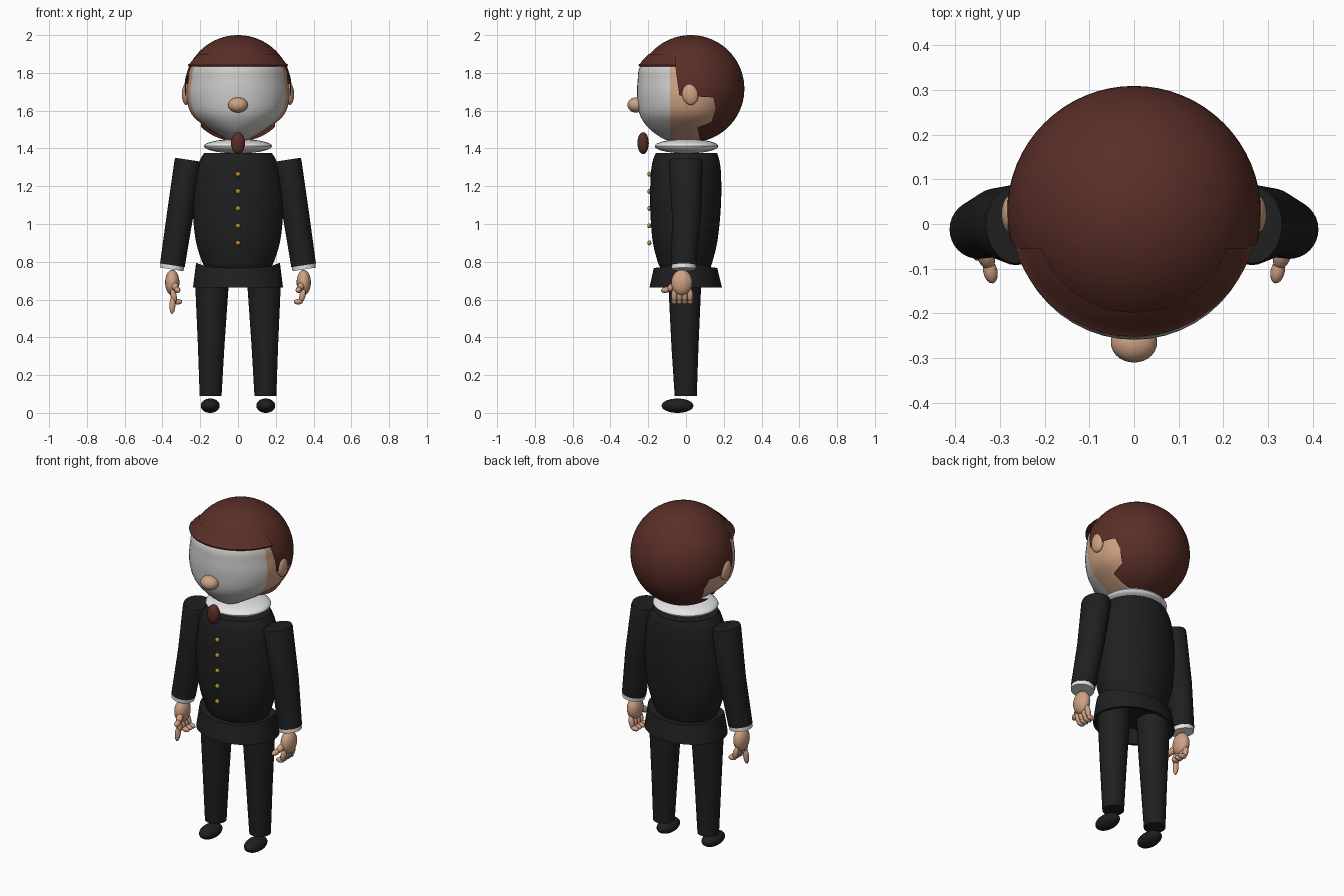
import bpy
import bmesh
from math import sin, cos, pi, radians
from mathutils import Matrix, Vector

if "Cube" in bpy.data.objects:
    bpy.data.objects.remove(bpy.data.objects["Cube"], do_unlink=True)


def material(name, colour):
    m = bpy.data.materials.new(name)
    m.use_nodes = True
    m.diffuse_color = (*colour, 1)
    m.node_tree.nodes["Principled BSDF"].inputs["Base Color"].default_value = (*colour, 1)
    return m


SUIT = material("black cloth", (0.014, 0.014, 0.015))
HAIR = material("brown hair", (0.1, 0.027, 0.02))
SKIN = material("skin", (0.62, 0.36, 0.23))
FACE = material("pale face", (0.62, 0.61, 0.6))
WHITE = material("white linen", (0.8, 0.8, 0.8))
GOLD = material("gold", (0.5, 0.27, 0.04))


def finish(name, bm, *mats):
    bmesh.ops.recalc_face_normals(bm, faces=bm.faces[:])
    mesh = bpy.data.meshes.new(name)
    bm.to_mesh(mesh)
    bm.free()
    for m in mats:
        mesh.materials.append(m)
    ob = bpy.data.objects.new(name, mesh)
    bpy.context.collection.objects.link(ob)
    bpy.ops.object.select_all(action="DESELECT")
    ob.select_set(True)
    bpy.context.view_layer.objects.active = ob
    bpy.ops.object.shade_smooth_by_angle(angle=radians(40))
    return ob


def ball(bm, centre, size, rot=Matrix(), u=28, v=18):
    mat = Matrix.Translation(centre) @ rot @ Matrix.Diagonal((*size, 1))
    bmesh.ops.create_uvsphere(bm, u_segments=u, v_segments=v, radius=1, matrix=mat)


def ellipsoid(name, centre, size, mat, rot=Matrix()):
    bm = bmesh.new()
    ball(bm, centre, size, rot)
    return finish(name, bm, mat)


def spline(rings, steps=5):
    """Catmull-Rom resampling of a list of rings."""
    pts = [rings[0], *rings, rings[-1]]
    out = []
    for a, b, c, d in zip(pts, pts[1:], pts[2:], pts[3:]):
        for s in range(steps):
            t = s / steps
            out.append([0.5 * (2 * q + (r - p) * t + (2 * p - 5 * q + 4 * r - w) * t * t
                               + (3 * q - p - 3 * r + w) * t ** 3)
                        for p, q, r, w in zip(a, b, c, d)])
    return out + [rings[-1]]


def loft(rings, seg=40, caps=True):
    """Rings are (z, x radius, front radius, back radius, x centre, y centre)."""
    bm = bmesh.new()
    loops = []
    for z, rx, front, back, cx, cy in rings:
        loop = []
        for i in range(seg):
            a = 2 * pi * i / seg
            ry = back if sin(a) > 0 else front
            loop.append(bm.verts.new((cx + rx * cos(a), cy + ry * sin(a), z)))
        loops.append(loop)
    for low, high in zip(loops, loops[1:]):
        for i in range(seg):
            j = (i + 1) % seg
            bm.faces.new((low[i], low[j], high[j], high[i]))
    if caps:
        bm.faces.new(loops[0])
        bm.faces.new(loops[-1])
    return bm


def cut(bm, point, normal, clear=False):
    bmesh.ops.bisect_plane(bm, geom=bm.verts[:] + bm.edges[:] + bm.faces[:], plane_co=point,
                           plane_no=normal, clear_outer=clear)


def inside(y, z, poly):
    hit = False
    for (ya, za), (yb, zb) in zip(poly, poly[1:] + poly[:1]):
        if (za > z) != (zb > z) and y < ya + (z - za) * (yb - ya) / (zb - za):
            hit = not hit
    return hit


# Head: pale face in front, skin behind
head = loft(spline([
    (1.435, 0.04, 0.1, 0.06, 0, 0.02), (1.46, 0.085, 0.155, 0.1, 0, 0.02),
    (1.51, 0.165, 0.22, 0.155, 0, 0.02), (1.58, 0.245, 0.265, 0.205, 0, 0.02),
    (1.67, 0.272, 0.278, 0.245, 0, 0.02), (1.76, 0.265, 0.276, 0.25, 0, 0.02),
    (1.84, 0.245, 0.258, 0.235, 0, 0.02), (1.93, 0.15, 0.15, 0.15, 0, 0.02)]), 48)
cut(head, (0, -0.085, 1.6), (0, 1, 0))
for f in head.faces:
    f.material_index = 0 if f.calc_center_median().y < -0.085 else 1
finish("head", head, FACE, SKIN)

# Hair: sphere with an opening for the face and neck
opening = [(-0.6, 1.84), (-0.058, 1.84), (-0.035, 1.68), (0.145, 1.67), (0.158, 1.61),
           (0.135, 1.54), (0.06, 1.51), (0.085, 1.4), (-0.6, 1.4)]
hair = bmesh.new()
ball(hair, (0, 0.025, 1.716), (0.284, 0.284, 0.284), u=64, v=40)
for (ya, za), (yb, zb) in zip(opening[:-2], opening[1:-1]):
    cut(hair, (0, ya, za), Vector((0, za - zb, yb - ya)).normalized())
gone = []
for f in hair.faces:
    c = f.calc_center_median()
    if inside(c.y, c.z, opening):
        gone.append(f)
bmesh.ops.delete(hair, geom=gone, context="FACES")
finish("hair", hair, HAIR)

# Fringe flaring out over the forehead
fringe = loft([(z, r, r, r, 0, 0.025) for z, r in
               [(1.835, 0.235), (1.835, 0.274), (1.843, 0.277), (1.85, 0.267),
                (1.865, 0.257), (1.9, 0.222)]], 64, caps=False)
cut(fringe, (0, -0.055, 1.84), (0, 1, 0), clear=True)
finish("fringe", fringe, HAIR)

# Face details
ellipsoid("nose", (0, -0.265, 1.63), (0.052, 0.045, 0.04), SKIN)
ellipsoid("goatee", (0, -0.227, 1.428), (0.037, 0.03, 0.058), HAIR)

# Collar and jacket
ellipsoid("collar", (0, 0.003, 1.412), (0.18, 0.168, 0.038), WHITE)
finish("jacket", loft(spline([
    (0.76, 0.165, 0.13, 0.125, 0, 0), (0.8, 0.19, 0.15, 0.14, 0, 0),
    (0.92, 0.225, 0.178, 0.168, 0, 0), (1.1, 0.24, 0.19, 0.185, 0, 0),
    (1.25, 0.226, 0.187, 0.186, 0, 0), (1.33, 0.205, 0.177, 0.178, 0, 0),
    (1.375, 0.18, 0.16, 0.165, 0, 0)])), SUIT)
for i in range(5):
    ellipsoid(f"button_{i + 1}", (0, -0.194, 0.9 + 0.091 * i), (0.013, 0.011, 0.013), GOLD)

# Jacket skirt: hollow below, raised at the hips
skirt = loft([(0.765, 0.17, 0.12, 0.12, 0, 0), (0.768, 0.222, 0.17, 0.165, 0, 0),
              (0.665, 0.238, 0.193, 0.19, 0, 0), (0.665, 0.222, 0.177, 0.174, 0, 0),
              (0.745, 0.2, 0.15, 0.15, 0, 0)])
for v in skirt.verts:
    if v.co.z > 0.76:
        v.co.z += 0.027 * (v.co.x / 0.222) ** 4
finish("jacket_skirt", skirt, SUIT)

for side, label in ((1, "left"), (-1, "right")):
    # Ear, leg and shoe
    ellipsoid(label + "_ear", (side * 0.274, 0.022, 1.687), (0.023, 0.043, 0.057), SKIN,
              Matrix.Rotation(radians(10), 4, "X"))
    finish(label + "_leg", loft([
        (0.09, 0.058, 0.06, 0.057, side * 0.145, 0), (0.35, 0.07, 0.077, 0.066, side * 0.142, 0),
        (0.67, 0.088, 0.093, 0.08, side * 0.138, 0), (0.75, 0.09, 0.096, 0.08, side * 0.137, 0)],
        32), SUIT)
    ellipsoid(label + "_shoe", (side * 0.147, -0.045, 0.038), (0.05, 0.084, 0.038), SUIT)

    # Sleeve and cuff, built upright and tilted outward
    tilt = Matrix.Translation((side * 0.262, 0, 1.34)) @ Matrix.Rotation(radians(-8.7 * side), 4, "Y")
    for part, rings, mat in (
            ("sleeve", [(-0.565, 0.066, 0.066, 0.066, 0, -0.012), (-0.3, 0.07, 0.078, 0.076, 0, 0.004),
                        (-0.012, 0.073, 0.092, 0.088, 0, 0), (0, 0.07, 0.088, 0.084, 0, 0)], SUIT),
            ("cuff", [(-0.587, 0.062, 0.063, 0.063, 0, -0.012), (-0.56, 0.064, 0.065, 0.065, 0, -0.012)],
             WHITE)):
        bm = loft(rings, 32)
        bmesh.ops.transform(bm, matrix=tilt, verts=bm.verts[:])
        finish(f"{label}_{part}", bm, mat)

    # Hand: palm, curled fingers and thumb
    hand = bmesh.new()
    ball(hand, (side * 0.348, -0.022, 0.69), (0.038, 0.056, 0.068), u=20, v=12)

    def finger(start, end, r):
        a, b = Vector(start), Vector(end)
        a.x *= side
        b.x *= side
        rot = (b - a).to_track_quat("Z", "Y").to_matrix().to_4x4()
        ball(hand, (a + b) / 2, (r, r, (b - a).length / 2 + r * 0.7), rot, 12, 8)

    for i in range(4):
        y = -0.062 + 0.028 * i
        finger((0.347, y, 0.645), (0.335, y, 0.595), 0.016)
        if side < 0 and i == 0:
            finger((0.345, y, 0.61), (0.349, y - 0.008, 0.535), 0.016)
        else:
            finger((0.335, y, 0.59), (0.306, y, 0.588), 0.015)
    finger((0.338, -0.055, 0.68), (0.325, -0.09, 0.655), 0.019)
    finger((0.325, -0.09, 0.655), (0.318, -0.122, 0.648), 0.016)
    finish(label + "_hand", hand, SKIN)
